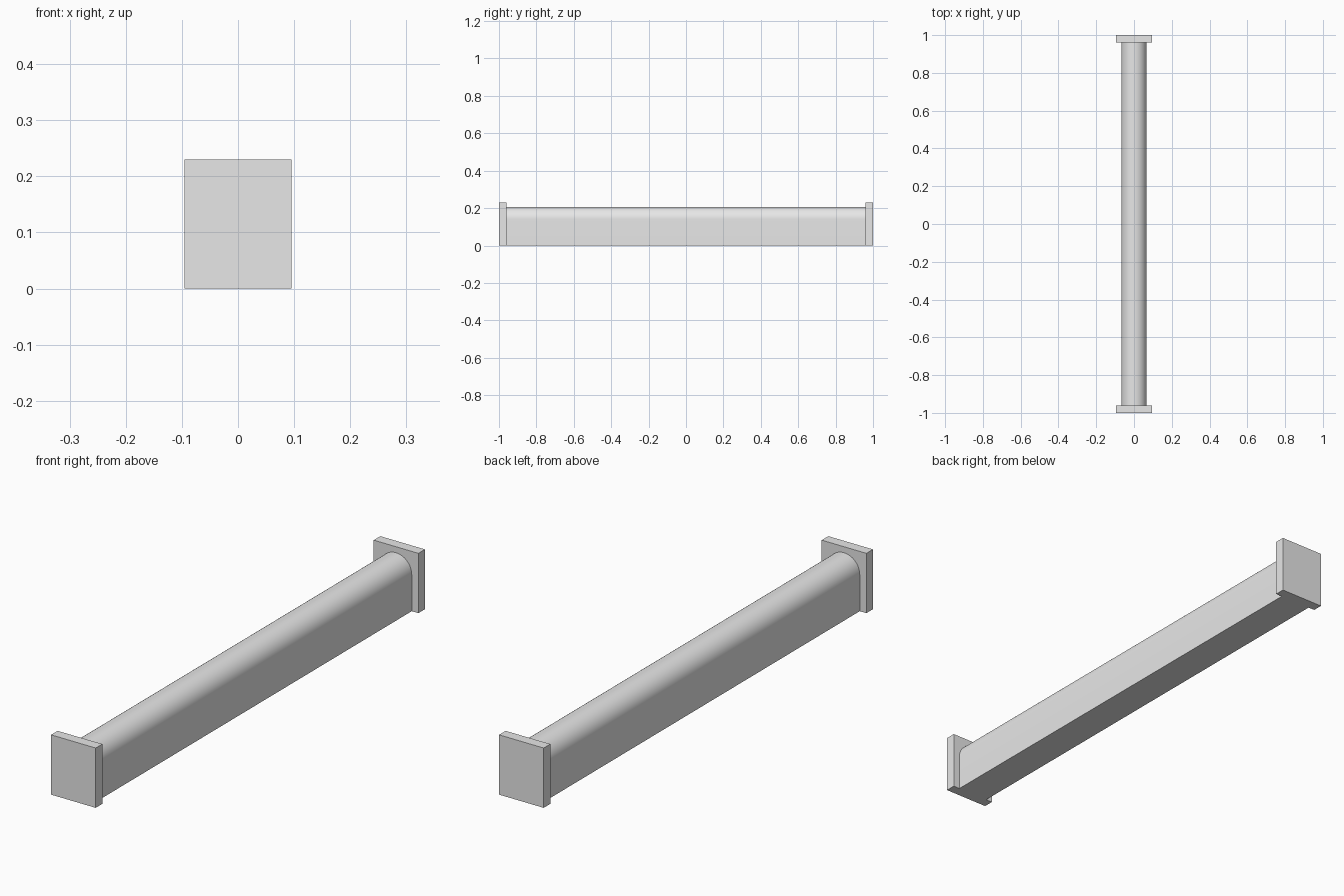
import bpy
import bmesh
import math

cube = bpy.data.objects.get("Cube")
if cube:
    bpy.data.objects.remove(cube, do_unlink=True)

LENGTH = 2.0
PLATE_W, PLATE_H, PLATE_T = 0.19, 0.23, 0.04
BEAM_R, BEAM_H = 0.067, 0.207
ARCH_STEPS = 32

grey = bpy.data.materials.new("plain_grey")
grey.use_nodes = True
colour = (0.8, 0.8, 0.8, 1.0)
grey.diffuse_color = colour
grey.node_tree.nodes["Principled BSDF"].inputs["Base Color"].default_value = colour


def extrude_profile(name, points, y0, y1):
    """Extrude an x-z outline along y into a closed solid."""
    bm = bmesh.new()
    face = bm.faces.new([bm.verts.new((x, y0, z)) for x, z in points])
    result = bmesh.ops.extrude_face_region(bm, geom=[face])
    verts = [v for v in result["geom"] if isinstance(v, bmesh.types.BMVert)]
    bmesh.ops.translate(bm, verts=verts, vec=(0, y1 - y0, 0))
    bmesh.ops.recalc_face_normals(bm, faces=bm.faces)
    mesh = bpy.data.meshes.new(name)
    bm.to_mesh(mesh)
    bm.free()
    mesh.materials.append(grey)
    obj = bpy.data.objects.new(name, mesh)
    bpy.context.collection.objects.link(obj)
    return obj


# Round-topped beam
spring = BEAM_H - BEAM_R
arch = [(BEAM_R * math.cos(a), spring + BEAM_R * math.sin(a))
        for a in (math.pi * i / ARCH_STEPS for i in range(ARCH_STEPS + 1))]
outline = [(-BEAM_R, 0), (BEAM_R, 0)] + arch
inner = LENGTH / 2 - PLATE_T
beam = extrude_profile("beam", outline, -inner, inner)
bpy.ops.object.select_all(action="DESELECT")
beam.select_set(True)
bpy.context.view_layer.objects.active = beam
bpy.ops.object.shade_smooth_by_angle(angle=math.radians(30))

# Rectangular end plates
half = PLATE_W / 2
rect = [(-half, 0), (half, 0), (half, PLATE_H), (-half, PLATE_H)]
for name, side in (("front_end_plate", -1), ("back_end_plate", 1)):
    extrude_profile(name, rect, side * inner, side * LENGTH / 2)
